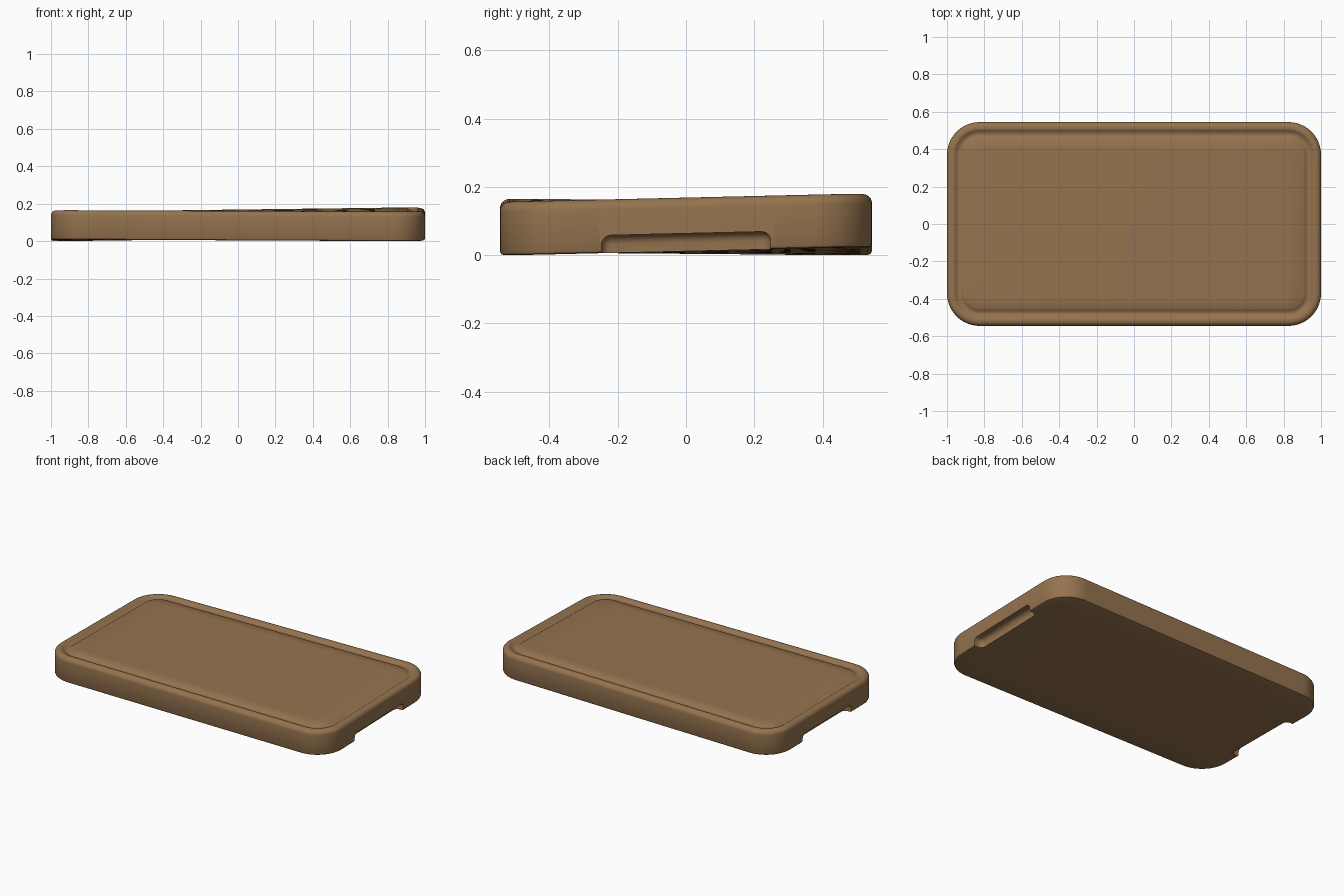
import bpy, bmesh, math

if "Cube" in bpy.data.objects:
    bpy.data.objects.remove(bpy.data.objects["Cube"], do_unlink=True)

HALF_X, HALF_Y, THICK, CORNER = 1.0, 0.545, 0.157, 0.175

wood = bpy.data.materials.new("warm brown wood")
wood.use_nodes = True
colour = (0.30, 0.172, 0.078, 1)
wood.diffuse_color = colour
wood.node_tree.nodes["Principled BSDF"].inputs["Base Color"].default_value = colour


def new_object(name, bm):
    mesh = bpy.data.meshes.new(name)
    bm.to_mesh(mesh)
    bm.free()
    mesh.materials.append(wood)
    obj = bpy.data.objects.new(name, mesh)
    bpy.context.collection.objects.link(obj)
    return obj


def rounded_loop(bm, inset, z, steps=12):
    """Ring of vertices around a rounded rectangle."""
    r = max(CORNER - inset, 0.07)
    cx, cy = HALF_X - inset - r, HALF_Y - inset - r
    ring = []
    for q, (sx, sy) in enumerate([(1, 1), (-1, 1), (-1, -1), (1, -1)]):
        for i in range(steps + 1):
            a = math.pi / 2 * (q + i / steps)
            ring.append(bm.verts.new((sx * cx + r * math.cos(a),
                                      sy * cy + r * math.sin(a), z)))
    return ring


# Cross-section from the underside out, up the side and over the juice groove
profile = [(0.012, 0), (0.004, 0.003), (0, 0.012)]
for i in range(7):
    a = math.pi / 2 * i / 6
    profile.append((0.028 * (1 - math.cos(a)), THICK - 0.028 * (1 - math.sin(a))))
profile.append((0.038, THICK))
for i in range(9):
    t = i / 8
    profile.append((0.042 + 0.05 * t, THICK - 0.002 - 0.011 * math.sin(math.pi * t)))

bm = bmesh.new()
rings = [rounded_loop(bm, *p) for p in profile]
for low, high in zip(rings, rings[1:]):
    for i in range(len(low)):
        j = (i + 1) % len(low)
        bm.faces.new((low[i], low[j], high[j], high[i]))
bm.faces.new(rings[0][::-1])
bm.faces.new(rings[-1])
board = new_object("cutting_board", bm)

# Finger grips cut into the underside of both ends
for side, label in ((1, "left"), (-1, "right")):
    bm = bmesh.new()
    bmesh.ops.create_cube(bm, size=1)
    for v in bm.verts:
        v.co.x = side * (1.04 + v.co.x * 0.19)
        v.co.y *= 0.496
        v.co.z = -0.025 + v.co.z * 0.154
    bmesh.ops.recalc_face_normals(bm, faces=bm.faces)
    bmesh.ops.bevel(bm, geom=bm.edges[:], offset=0.028, segments=6,
                    profile=0.5, affect='EDGES')
    cutter = new_object(label + "_grip_cutter", bm)
    cut = board.modifiers.new(label + "_grip", 'BOOLEAN')
    cut.operation, cut.solver, cut.object = 'DIFFERENCE', 'EXACT', cutter
    bpy.context.view_layer.objects.active = board
    bpy.ops.object.modifier_apply(modifier=cut.name)
    bpy.data.objects.remove(cutter, do_unlink=True)

# Slice the board into a grid, then give it the gentle warp of old wood
bm = bmesh.new()
bm.from_mesh(board.data)
for axis, half, count in ((0, HALF_X, 12), (1, HALF_Y, 8)):
    normal = [0, 0, 0]
    normal[axis] = 1
    for i in range(1, count):
        point = [0, 0, 0]
        point[axis] = half * (2 * i / count - 1) * 0.97
        bmesh.ops.bisect_plane(bm, geom=bm.verts[:] + bm.edges[:] + bm.faces[:],
                               plane_co=point, plane_no=normal, dist=1e-5)
for v in bm.verts:
    x, y = v.co.x, v.co.y / HALF_Y
    v.co.z += 0.011 + 0.004 * (x + y) + 0.009 * x * y
lowest = min(v.co.z for v in bm.verts)
for v in bm.verts:
    v.co.z -= lowest
bm.to_mesh(board.data)
bm.free()

bpy.ops.object.select_all(action='DESELECT')
board.select_set(True)
bpy.context.view_layer.objects.active = board
bpy.ops.object.shade_smooth_by_angle(angle=math.radians(35))
